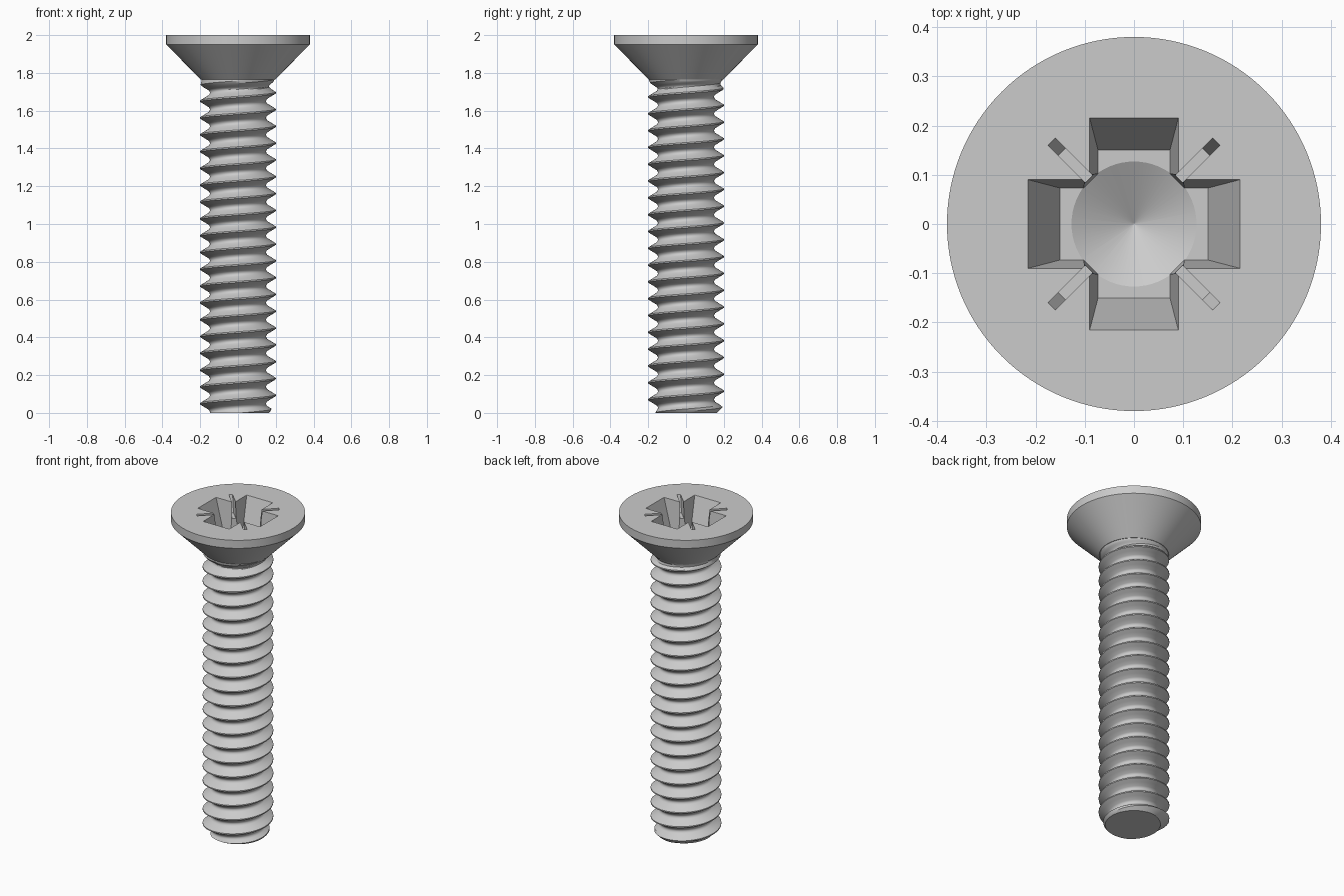
import bpy, bmesh, math
from math import cos, sin, pi

if "Cube" in bpy.data.objects:
    bpy.data.objects.remove(bpy.data.objects["Cube"])

PITCH, PHASE, SEG = 0.089, 0.093, 96


def make(name, bm):
    bmesh.ops.recalc_face_normals(bm, faces=bm.faces[:])
    me = bpy.data.meshes.new(name)
    bm.to_mesh(me)
    bm.free()
    ob = bpy.data.objects.new(name, me)
    bpy.context.collection.objects.link(ob)
    return ob


def activate(ob):
    bpy.ops.object.select_all(action='DESELECT')
    ob.select_set(True)
    bpy.context.view_layer.objects.active = ob


def lathe(name, profile, n=128):
    bm = bmesh.new()
    rings = [[bm.verts.new((r * cos(2 * pi * i / n), r * sin(2 * pi * i / n), z))
              for i in range(n)] for r, z in profile]
    for a, b in zip(rings, rings[1:]):
        for i in range(n):
            j = (i + 1) % n
            bm.faces.new((a[i], a[j], b[j], b[i]))
    bm.faces.new(rings[0])
    bm.faces.new(rings[-1])
    return make(name, bm)


def loft(name, top, bottom, depth, angle=0):
    """Tapered cutter from the head top down; extended a little above it."""
    bm = bmesh.new()
    c, s, e = cos(angle), sin(angle), -0.1
    rows = []
    for t in (e, 1):
        rows.append([])
        for (x0, y0), (x1, y1) in zip(top, bottom):
            x, y = x0 + (x1 - x0) * t, y0 + (y1 - y0) * t
            rows[-1].append(bm.verts.new((x * c - y * s, x * s + y * c, 2 - depth * t)))
    n = len(top)
    for i in range(n):
        j = (i + 1) % n
        bm.faces.new((rows[0][i], rows[0][j], rows[1][j], rows[1][i]))
    for r in rows:
        bm.faces.new(r)
    return make(name, bm)


def cross(l, w):
    arm = [(l, -w), (l, w), (w, w)]
    pts = []
    for k in range(4):
        c, s = round(cos(k * pi / 2)), round(sin(k * pi / 2))
        pts += [(x * c - y * s, x * s + y * c) for x, y in arm]
    return pts


def octagon(a):
    r = a / cos(pi / 8)
    return [(r * cos(pi / 8 + k * pi / 4), r * sin(pi / 8 + k * pi / 4)) for k in range(8)]


def slot(inner, outer, w):
    return [(inner, -w), (outer, -w), (outer, w), (inner, w)]


# Threaded shank: helical grid with rounded roots, chamfered end, run-out at the neck
def radius(z, turn):
    u = (z - PHASE) / PITCH - turn
    d = abs(u - round(u))
    if d < 0.04:
        r = 0.2
    elif d < 0.34:
        r = 0.2 - 0.044 * (d - 0.04) / 0.30
    else:
        r = 0.149 + 0.007 * ((0.5 - d) / 0.16) ** 2
    r = min(r, 0.163 + z)
    f = min(max((z - 1.71) / 0.06, 0), 1)
    f = f * f * (3 - 2 * f)
    return r * (1 - f) + 0.195 * f


Z_TOP = 1.78
offsets = [-.5, -.45, -.395, -.34, -.19, -.04, .04, .19, .34, .395, .45]
levels = [PHASE + PITCH * (k + o) for k in range(-3, 21) for o in offsets]
bm = bmesh.new()
cols = []
for i in range(SEG + 1):
    turn = i / SEG
    a = 2 * pi * turn
    col = []
    for lv in levels:
        z = min(max(lv + PITCH * turn, 0), Z_TOP)
        r = radius(z, turn)
        col.append(bm.verts.new((r * cos(a), r * sin(a), z)))
    cols.append(col)
for a, b in zip(cols, cols[1:]):
    for k in range(len(levels) - 1):
        bm.faces.new((a[k], b[k], b[k + 1], a[k + 1]))
bmesh.ops.remove_doubles(bm, verts=bm.verts[:], dist=0.0003)
rim = [e for e in bm.edges if e.is_boundary and e.verts[0].co.z < 0.01]
bmesh.ops.holes_fill(bm, edges=rim, sides=0)  # flat end; the top stays open inside the head
shank = make("threaded_shank", bm)

# Countersunk head, with a hidden core reaching into the shank
head = lathe("countersunk_head", [(0.12, 1.68), (0.12, 1.765), (0.197, 1.765),
                                  (0.38, 1.95), (0.38, 2.0)])

# Drive recess cutters: cross, corner chamfers, drilled tip, diagonal slots
DEPTH = 0.20
cutters = [
    loft("cross_cutter", cross(0.215, 0.09), cross(0.15, 0.073), DEPTH),
    loft("corner_cutter", octagon(0.134), octagon(0.124), DEPTH - 0.002),
    lathe("tip_cutter", [(0.127, 2 - DEPTH + 0.004), (0.127, 2 - DEPTH),
                         (0.001, 2 - DEPTH - 0.07)], 64),
]
for k in range(4):
    cutters.append(loft("slot_cutter", slot(0.09, 0.237, 0.0106),
                        slot(0.09, 0.207, 0.0106), 0.10, pi / 4 + k * pi / 2))
activate(head)
for c in cutters:
    m = head.modifiers.new("cut", 'BOOLEAN')
    m.operation, m.solver, m.object = 'DIFFERENCE', 'EXACT', c
    bpy.ops.object.modifier_apply(modifier=m.name)
for c in cutters:
    bpy.data.objects.remove(c)

for ob, limit in ((shank, 30), (head, 20)):
    activate(ob)
    bpy.ops.object.shade_smooth_by_angle(angle=math.radians(limit))
